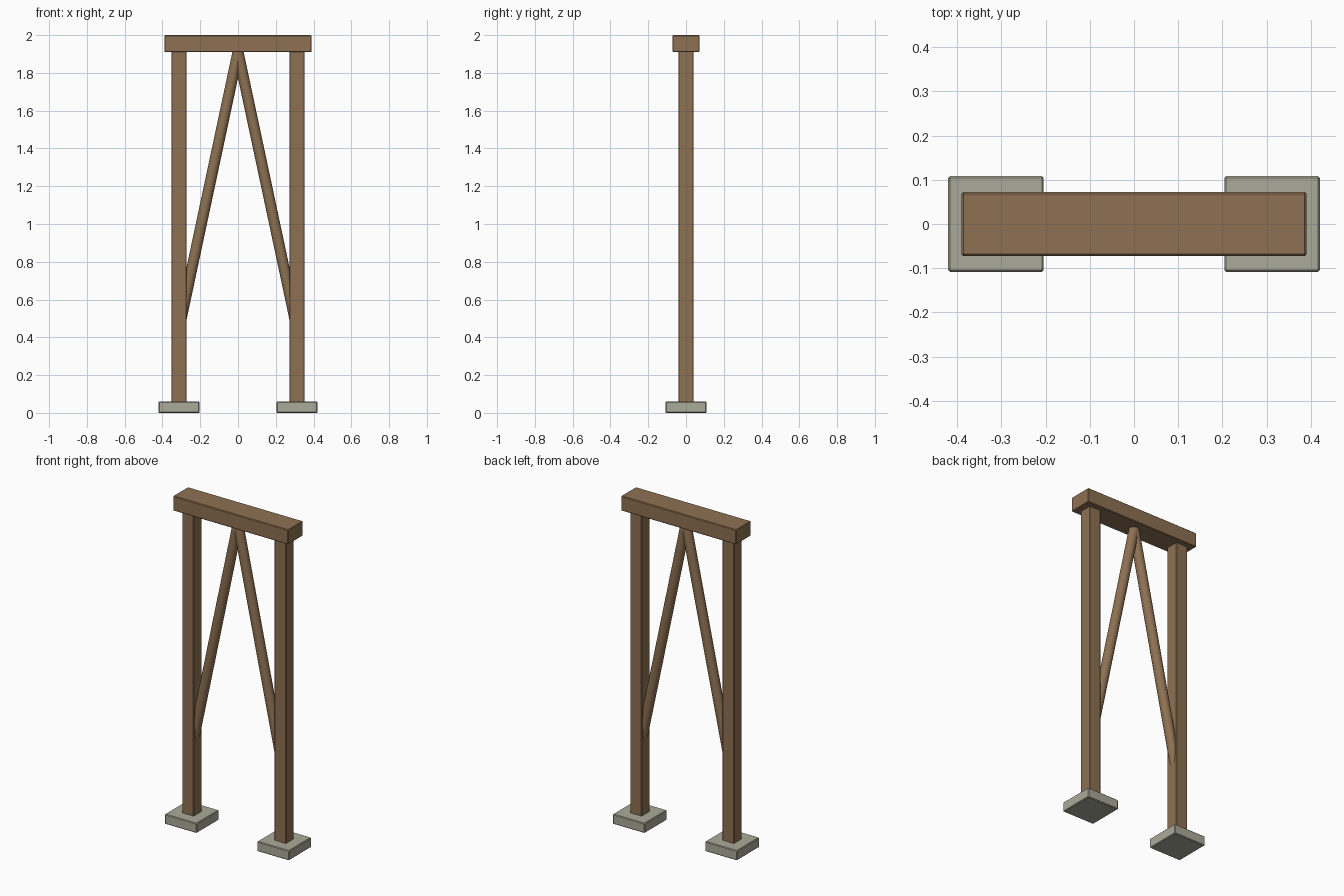
import bpy
from mathutils import Vector

if "Cube" in bpy.data.objects:
    bpy.data.objects.remove(bpy.data.objects["Cube"])


def material(name, color):
    m = bpy.data.materials.new(name)
    m.diffuse_color = (*color, 1)
    m.use_nodes = True
    m.node_tree.nodes["Principled BSDF"].inputs["Base Color"].default_value = m.diffuse_color
    return m


wood = material("wood", (0.27, 0.165, 0.085))
stone = material("stone", (0.40, 0.40, 0.32))


def box(name, center, size, mat, bevel):
    bpy.ops.mesh.primitive_cube_add(size=1, location=center)
    ob = bpy.context.object
    ob.name = name
    ob.scale = size
    bpy.ops.object.transform_apply(location=False, rotation=False, scale=True)
    mod = ob.modifiers.new("soft_edges", "BEVEL")
    mod.width = bevel
    mod.segments = 1
    ob.data.materials.append(mat)
    return ob


def rod(name, start, end, radius, mat):
    a, b = Vector(start), Vector(end)
    bpy.ops.mesh.primitive_cylinder_add(
        vertices=16, radius=radius, depth=(b - a).length, location=(a + b) / 2,
        rotation=(b - a).to_track_quat('Z', 'Y').to_euler())
    ob = bpy.context.object
    ob.name = name
    ob.data.materials.append(mat)
    bpy.ops.object.shade_smooth_by_angle()
    return ob


# Top beam
box("top_beam", (0, 0, 1.955), (0.78, 0.144, 0.09), wood, 0.004)

# Footing, post and diagonal brace on each side
for side, s in (("left", -1), ("right", 1)):
    box(side + "_footing", (s * 0.3125, 0, 0.03), (0.216, 0.216, 0.06), stone, 0.004)
    box(side + "_post", (s * 0.3125, 0, 0.985), (0.078, 0.078, 1.86), wood, 0.003)
    rod(side + "_brace", (s * 0.3125, 0, 0.444), (s * -0.004, 0, 1.93), 0.029, wood)
